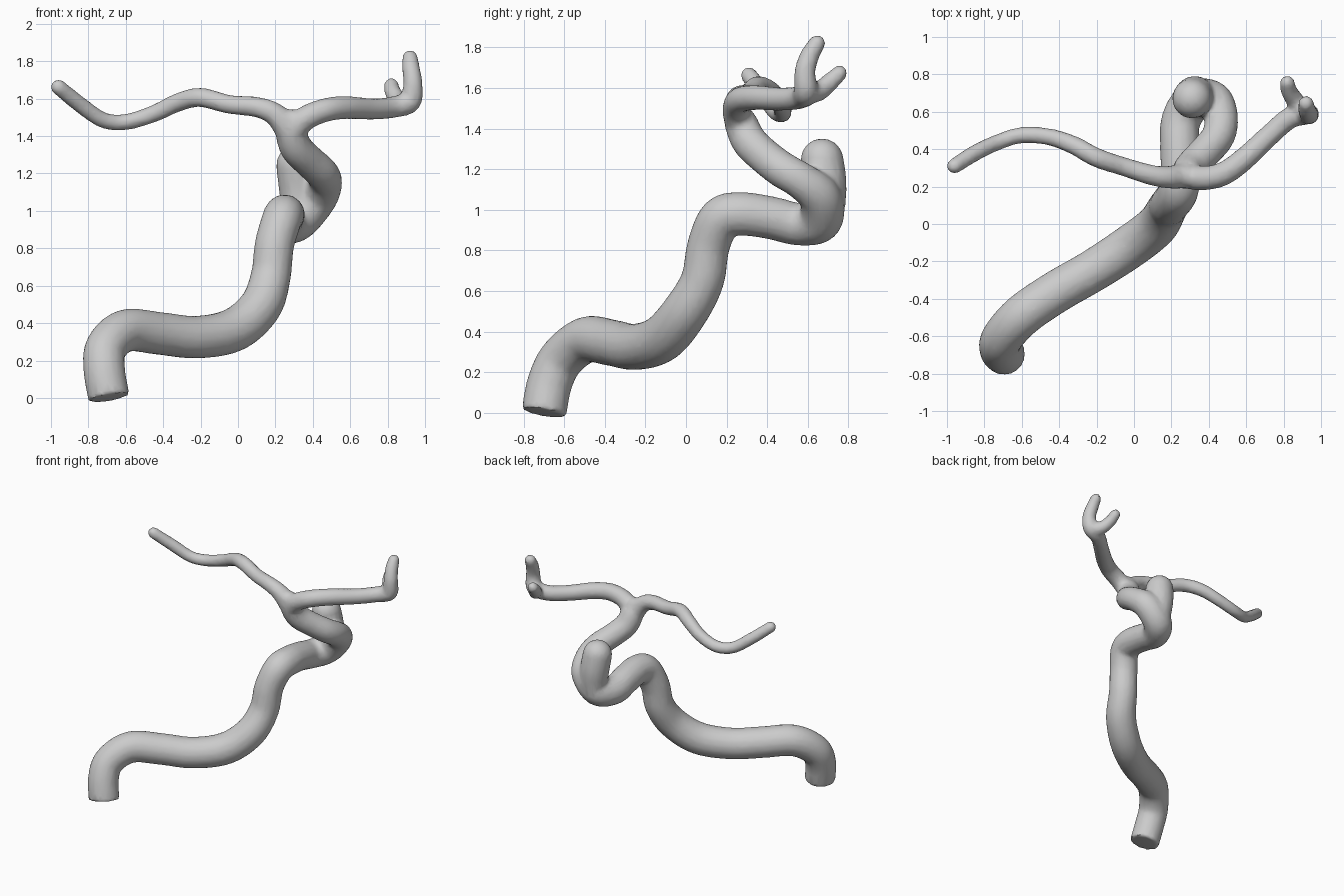
import bpy, math
from mathutils import Vector

# Each limb: points along its centre line as (x, y, z, radius)
trunk = [(-.69, -.70, .0, .112), (-.715, -.67, .15, .112), (-.705, -.61, .27, .112),
         (-.60, -.49, .36, .115), (-.42, -.365, .345, .115), (-.22, -.25, .325, .115),
         (-.02, -.12, .365, .118), (.12, -.01, .49, .115), (.175, .08, .65, .108),
         (.195, .11, .82, .106), (.235, .17, .955, .108), (.25, .27, .98, .108),
         (.245, .42, .96, .106), (.25, .55, .93, .106), (.32, .66, .95, .11),
         (.42, .66, 1.06, .105), (.465, .57, 1.14, .092), (.45, .47, 1.20, .09),
         (.375, .38, 1.27, .088), (.31, .31, 1.34, .088), (.28, .27, 1.43, .082),
         (.275, .255, 1.48, .065)]
stump = [(.34, .68, .98, .10), (.325, .685, 1.12, .107), (.31, .67, 1.245, .107)]
left_limb = [(.28, .265, 1.42, .075), (.20, .25, 1.515, .062), (.10, .26, 1.555, .055),
             (-.05, .305, 1.57, .051), (-.20, .355, 1.607, .052), (-.32, .42, 1.58, .05),
             (-.45, .465, 1.52, .046), (-.60, .475, 1.475, .044), (-.72, .44, 1.485, .043),
             (-.84, .385, 1.565, .044), (-.96, .31, 1.662, .042)]
right_limb = [(.28, .265, 1.42, .075), (.36, .245, 1.495, .066), (.47, .265, 1.54, .064),
              (.58, .34, 1.552, .062), (.72, .47, 1.545, .058), (.83, .565, 1.555, .058),
              (.92, .59, 1.585, .06), (.935, .585, 1.68, .052), (.925, .61, 1.76, .048),
              (.92, .645, 1.82, .042)]
right_twig = [(.91, .595, 1.575, .055), (.865, .655, 1.585, .05), (.83, .71, 1.63, .045),
              (.82, .755, 1.672, .04)]


def sample(points, steps=6):
    """Smooth path through the points, radius included."""
    p = [Vector(q) for q in points]
    p = [p[0] * 2 - p[1]] + p + [p[-1] * 2 - p[-2]]
    out = []
    for a, b, c, d in zip(p, p[1:], p[2:], p[3:]):
        for i in range(steps):
            t = i / steps
            out.append(.5 * (2 * b + (c - a) * t + (2 * a - 5 * b + 4 * c - d) * t * t
                             + (3 * b - a - 3 * c + d) * t ** 3))
    out.append(p[-2])
    return out


def add_limb(curve, points):
    path = sample(points)
    tip, r = path[-1].xyz, path[-1].w
    way = (tip - path[-2].xyz).normalized()
    for k in range(1, 6):  # rounded tip
        a = math.radians(k * 17)
        path.append((tip + way * r * math.sin(a)).to_4d())
        path[-1].w = r * math.cos(a)
    s = curve.splines.new('POLY')
    s.points.add(len(path) - 1)
    for q, v in zip(s.points, path):
        q.co = (v.x, v.y, v.z, 1)
        q.radius = v.w


curve = bpy.data.curves.new("branch", 'CURVE')
curve.dimensions = '3D'
curve.bevel_depth = 1
curve.bevel_resolution = 6
curve.use_fill_caps = True
for limb in (trunk, stump, left_limb, right_limb, right_twig):
    add_limb(curve, limb)
branch = bpy.data.objects.new("branch", curve)
bpy.context.collection.objects.link(branch)
bpy.context.view_layer.objects.active = branch
branch.select_set(True)
bpy.ops.object.convert(target='MESH')
branch = bpy.context.object
branch.name = "branch"

# Fuse the limbs into one skin and soften the forks
remesh = branch.modifiers.new("fuse", 'REMESH')
remesh.mode = 'VOXEL'
remesh.voxel_size = .014
soften = branch.modifiers.new("soften", 'SMOOTH')
soften.factor = .5
soften.iterations = 6
thin = branch.modifiers.new("thin", 'DECIMATE')
thin.ratio = .3
for m in ("fuse", "soften", "thin"):
    bpy.ops.object.modifier_apply(modifier=m)
bpy.ops.object.shade_smooth_by_angle(angle=math.radians(40))
